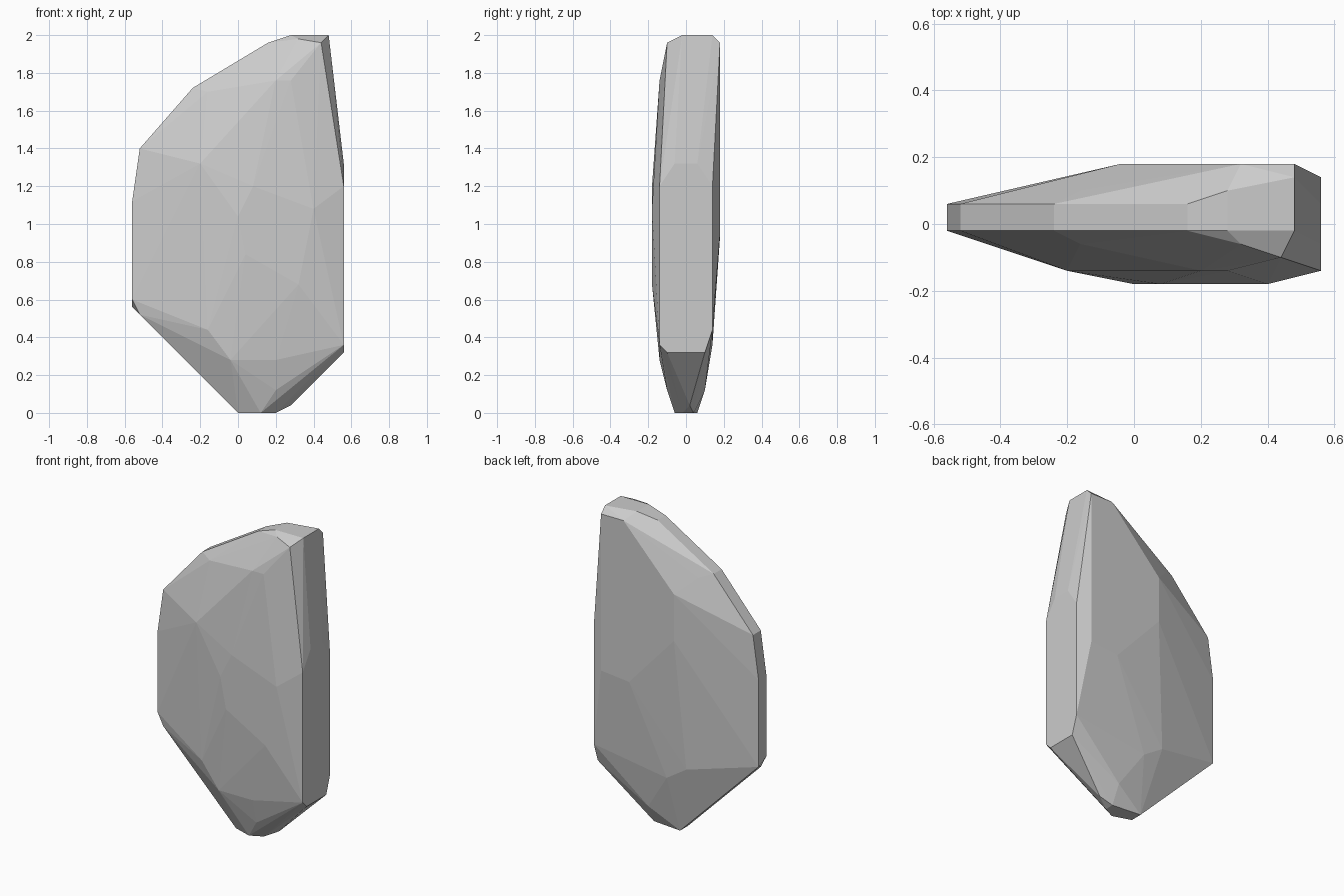
import bpy, bmesh

# Corner points of the faceted stone, grouped by region (x, y, z)
rim = [(x, y, z) for x, z in ((-0.56, 1.12), (-0.52, 1.4), (-0.24, 1.72), (0.16, 1.96))
       for y in (-0.02, 0.06)]
rim += [(-0.56, -0.02, 0.6), (-0.56, 0.06, 0.56), (-0.52, -0.02, 0.52)]
crown = [(0.28, -0.02, 2), (0.28, 0.1, 2), (0.48, -0.02, 2), (0.48, 0.14, 2),
         (0.32, -0.06, 1.98), (0.44, -0.1, 1.96), (0.48, 0.18, 1.96), (0.32, 0.18, 1.96),
         (-0.16, -0.06, 1.7), (-0.16, 0.1, 1.69)]
right_side = [(0.56, -0.14, 1.2), (0.56, 0.14, 1.2), (0.56, -0.06, 1.32), (0.56, 0.06, 1.32),
              (0.56, -0.14, 0.36), (0.56, 0.14, 0.44), (0.56, -0.1, 0.32), (0.56, 0.1, 0.32)]
front = [(0.0, -0.18, 1.04), (0.08, -0.18, 1.2), (0.4, -0.18, 1.08), (0.04, -0.18, 0.84),
         (0.32, -0.18, 0.68), (-0.2, -0.14, 1.32), (0.2, -0.14, 1.76), (0.28, -0.14, 1.76),
         (-0.16, -0.14, 0.44), (-0.04, -0.14, 0.28), (0.2, -0.14, 0.28), (0.2, -0.1, 0.12)]
back = [(-0.04, 0.18, 1.58), (-0.04, 0.18, 1.28), (0.48, 0.18, 0.95), (0.28, 0.18, 0.93),
        (-0.1, 0.14, 0.45), (0.04, 0.14, 0.36), (0.2, 0.1, 0.12)]
foot = [(0, -0.02, 0), (0, 0.06, 0), (0.12, -0.06, 0), (0.2, -0.02, 0), (0.2, 0.04, 0),
        (0.28, 0.02, 0.04)]

# Stone: convex hull with coplanar triangles merged
bm = bmesh.new()
for p in rim + crown + right_side + front + back + foot:
    bm.verts.new(p)
bmesh.ops.convex_hull(bm, input=bm.verts[:])
bmesh.ops.delete(bm, geom=[v for v in bm.verts if not v.link_faces], context='VERTS')
bmesh.ops.dissolve_limit(bm, angle_limit=0.01, verts=bm.verts[:], edges=bm.edges[:])
bmesh.ops.recalc_face_normals(bm, faces=bm.faces[:])

mesh = bpy.data.meshes.new("stone")
bm.to_mesh(mesh)
bm.free()
bpy.context.collection.objects.link(bpy.data.objects.new("stone", mesh))
